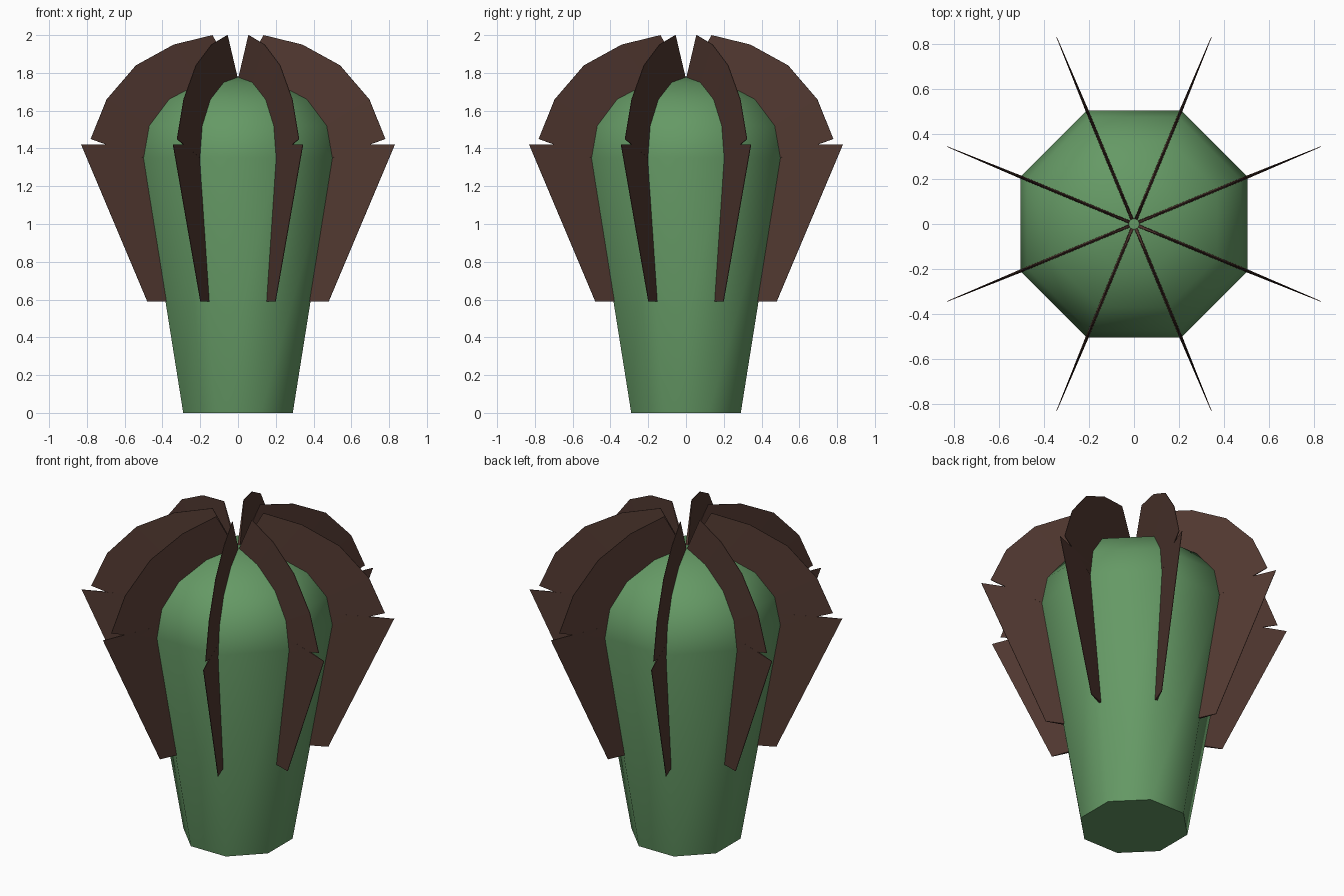
import bpy, bmesh, math
from mathutils import Vector

if "Cube" in bpy.data.objects:
    bpy.data.objects.remove(bpy.data.objects["Cube"])

SIDES = 8
C = math.cos(math.pi / SIDES)   # profiles are read as apothems; divide by C for corner radius


def material(name, rgb):
    m = bpy.data.materials.new(name)
    m.diffuse_color = (*rgb, 1)
    m.use_nodes = True
    m.node_tree.nodes["Principled BSDF"].inputs["Base Color"].default_value = m.diffuse_color
    return m


def finish(bm, name, mat):
    bmesh.ops.recalc_face_normals(bm, faces=bm.faces[:])
    me = bpy.data.meshes.new(name)
    bm.to_mesh(me)
    bm.free()
    me.materials.append(mat)
    ob = bpy.data.objects.new(name, me)
    bpy.context.collection.objects.link(ob)
    return ob


green = material("cactus green", (0.13, 0.32, 0.13))
brown = material("dark brown", (0.085, 0.041, 0.031))

# Octagonal trunk with a domed top
bm = bmesh.new()
rings = []
for r, z in [(0.29, 0), (0.505, 1.35), (0.475, 1.52), (0.37, 1.66), (0.2, 1.75)]:
    ring = []
    for i in range(SIDES):
        a = math.pi / SIDES + i * math.tau / SIDES
        ring.append(bm.verts.new((r / C * math.cos(a), r / C * math.sin(a), z)))
    rings.append(ring)
tip = bm.verts.new((0, 0, 1.78))
bm.faces.new(rings[0])
for i in range(SIDES):
    j = (i + 1) % SIDES
    for lo, hi in zip(rings, rings[1:]):
        bm.faces.new((lo[i], lo[j], hi[j], hi[i]))
    bm.faces.new((rings[-1][i], rings[-1][j], tip))
trunk = finish(bm, "trunk", green)
bpy.context.view_layer.objects.active = trunk
trunk.select_set(True)
bpy.ops.object.shade_smooth_by_angle(angle=math.radians(60))
trunk.select_set(False)


# Thin wedge fins: paired (inner, outer) points along the trunk corner
def fin(name, angle, pairs, base=0.007, edge=0.0015):
    bm = bmesh.new()
    out = Vector((math.cos(angle), math.sin(angle), 0))
    side = Vector((-out.y, out.x, 0))
    up = Vector((0, 0, 1))
    rows = []
    for (ri, zi), (ro, zo) in pairs:
        pi, po = out * (ri / C) + up * zi, out * (ro / C) + up * zo
        rows.append([bm.verts.new(p) for p in (pi - side * base, po - side * edge,
                                               po + side * edge, pi + side * base)])
    for a, b in zip(rows, rows[1:]):
        for k in range(4):
            n = (k + 1) % 4
            bm.faces.new((a[k], a[n], b[n], b[k]))
    bm.faces.new(rows[0])
    bm.faces.new(rows[-1])
    finish(bm, name, brown)


LOWER = [((0.375, 0.59), (0.48, 0.59)), ((0.485, 1.42), (0.83, 1.42))]
UPPER = [((0.50, 1.35), (0.78, 1.45)), ((0.47, 1.52), (0.695, 1.66)),
         ((0.365, 1.655), (0.54, 1.84)), ((0.195, 1.745), (0.34, 1.95)),
         ((0.02, 1.775), (0.135, 2.0))]
for i in range(SIDES):
    a = math.pi / SIDES + i * math.tau / SIDES
    fin(f"lower_fin_{i + 1}", a, LOWER)
    fin(f"upper_fin_{i + 1}", a, UPPER)
